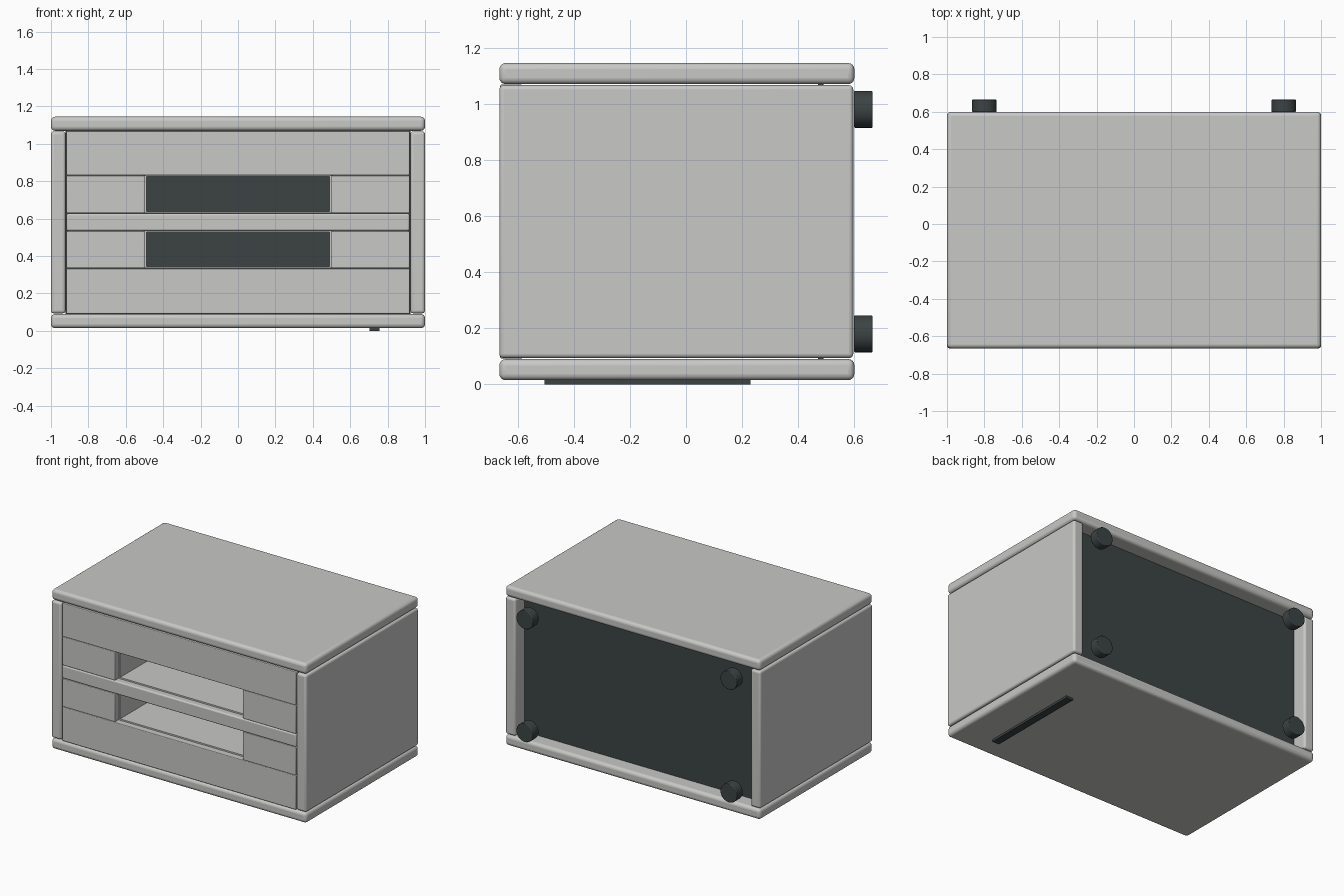
import bpy
import math

if "Cube" in bpy.data.objects:
    bpy.data.objects.remove(bpy.data.objects["Cube"])


def make_material(name, rgb):
    mat = bpy.data.materials.new(name)
    mat.use_nodes = True
    mat.diffuse_color = (*rgb, 1)
    mat.node_tree.nodes["Principled BSDF"].inputs["Base Color"].default_value = (*rgb, 1)
    return mat


grey = make_material("light_grey", (0.58, 0.58, 0.57))
dark = make_material("dark_slate", (0.045, 0.056, 0.056))


def finish(obj, name, mat, bevel):
    obj.name = name
    obj.data.materials.append(mat)
    if bevel:
        mod = obj.modifiers.new("rounded_edges", "BEVEL")
        mod.width = bevel
        mod.segments = 4
        mod.limit_method = "ANGLE"
    bpy.ops.object.shade_smooth_by_angle(angle=math.radians(35))
    return obj


def box(name, x, y, z, mat=grey, bevel=0.0):
    """Box from (min, max) pairs along each axis."""
    spans = (x, y, z)
    bpy.ops.mesh.primitive_cube_add(size=1, location=[(a + b) / 2 for a, b in spans])
    obj = bpy.context.object
    obj.scale = [b - a for a, b in spans]
    bpy.ops.object.transform_apply(location=False, rotation=False, scale=True)
    return finish(obj, name, mat, bevel)


def mirrored_box(name, x, y, z, mat=grey, bevel=0.0):
    box(name + "_left", x, y, z, mat, bevel)
    box(name + "_right", (-x[1], -x[0]), y, z, mat, bevel)


FRONT, BACK = -0.665, 0.6
FACE = (FRONT + 0.003, FRONT + 0.083)

# Outer case
box("top_slab", (-1, 1), (FRONT, BACK), (1.07, 1.145), bevel=0.022)
box("bottom_slab", (-1, 1), (FRONT, BACK), (0.015, 0.09), bevel=0.022)
mirrored_box("side_board", (0.922, 1), (FRONT, BACK - 0.004), (0.094, 1.066), bevel=0.015)

# Front boards
WIDE = (-0.917, 0.917)
box("upper_front_board", WIDE, FACE, (0.832, 1.068), bevel=0.005)
box("middle_rail", WIDE, FACE, (0.535, 0.627), bevel=0.01)
box("lower_front_board", WIDE, FACE, (0.092, 0.333), bevel=0.005)

# Slot rows: a filler block each side and a thin-walled open sleeve between
for label, low, high in (("upper", 0.629, 0.83), ("lower", 0.335, 0.533)):
    mirrored_box(label + "_filler_block", (0.5, 0.917), FACE, (low, high), bevel=0.005)
    depth = (FRONT + 0.045, 0.47)
    wall = 0.01
    mirrored_box(label + "_sleeve_wall", (0.5 - wall, 0.5), depth, (low, high))
    inner = (wall - 0.5, 0.5 - wall)
    box(label + "_sleeve_floor", inner, depth, (low, low + wall))
    box(label + "_sleeve_roof", inner, depth, (high - wall / 2, high))

# Recessed back panel
box("back_panel", (-0.922, 0.922), (0.47, 0.49), (0.09, 1.07), dark)

# Round feet behind the back
for side, x in (("left", 0.8), ("right", -0.8)):
    for level, z in (("upper", 0.98), ("lower", 0.18)):
        bpy.ops.mesh.primitive_cylinder_add(
            vertices=32, radius=0.066, depth=0.066,
            location=(x, BACK + 0.032, z), rotation=(math.pi / 2, 0, 0))
        finish(bpy.context.object, f"{level}_{side}_foot", dark, 0.005)

# Thin strip under the base
box("base_strip", (0.703, 0.757), (-0.505, 0.23), (0, 0.016), dark)
